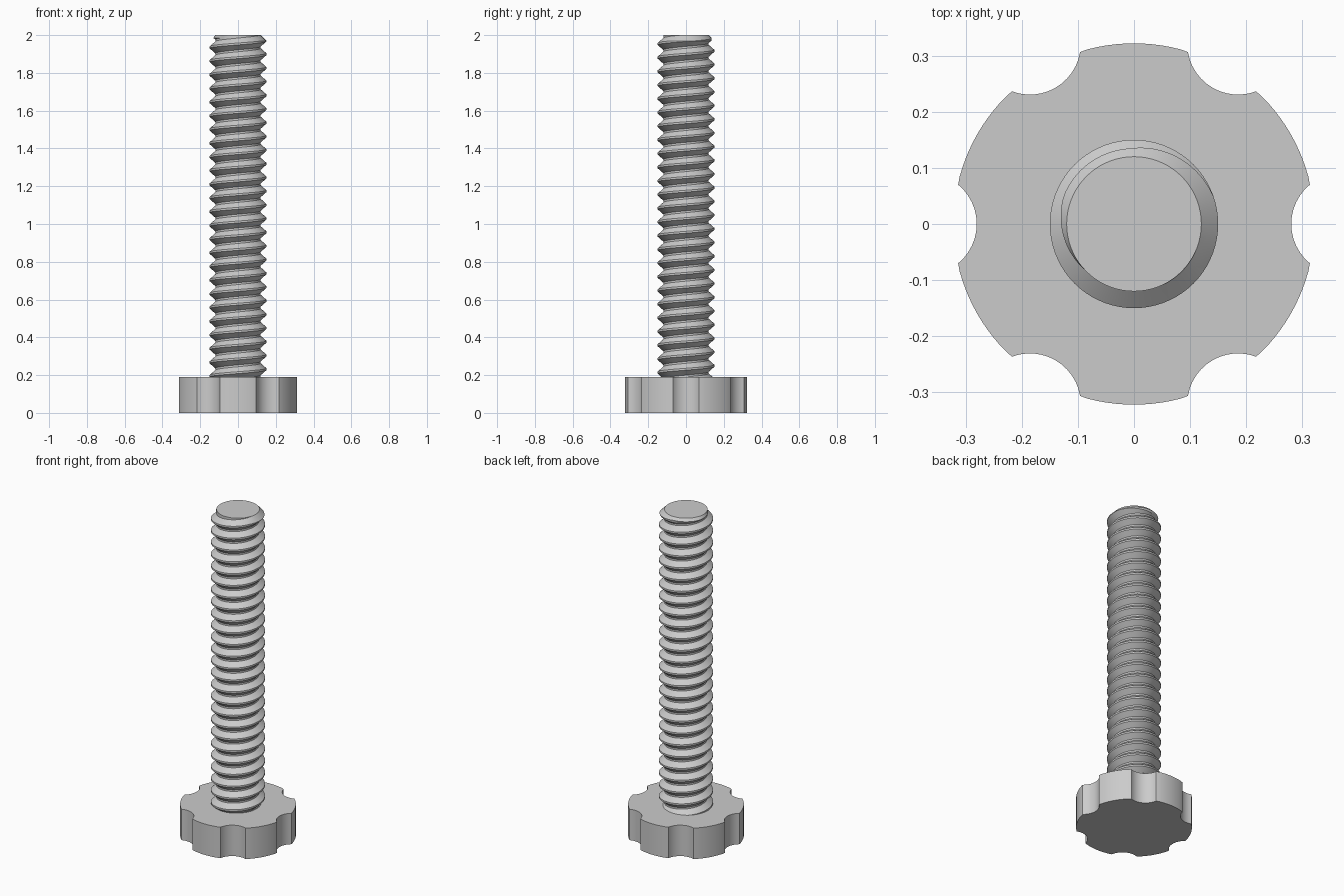
import bpy, bmesh
from math import sin, cos, pi, radians, atan2, hypot
from mathutils import Vector

old = bpy.data.objects.get("Cube")
if old:
    bpy.data.objects.remove(old)

steel = bpy.data.materials.new("plain_grey")
steel.use_nodes = True
GREY = (0.6, 0.6, 0.6, 1)
steel.diffuse_color = GREY
steel.node_tree.nodes["Principled BSDF"].inputs["Base Color"].default_value = GREY

HEAD_TOP, TOP = 0.19, 2.0
ROOT, CREST, PITCH = 0.12, 0.15, 0.0725


def finish(name, bm):
    bmesh.ops.recalc_face_normals(bm, faces=bm.faces)
    mesh = bpy.data.meshes.new(name)
    bm.to_mesh(mesh)
    bm.free()
    mesh.materials.append(steel)
    ob = bpy.data.objects.new(name, mesh)
    bpy.context.collection.objects.link(ob)
    bpy.ops.object.select_all(action='DESELECT')
    bpy.context.view_layer.objects.active = ob
    ob.select_set(True)
    bpy.ops.object.shade_smooth_by_angle(angle=radians(30))
    return ob


# Knob head: a disc with six round finger notches
def head_outline(radius=0.322, notch_r=0.0907, notch_at=0.371, half=radians(12.35)):
    pts = []
    corner = Vector((radius * cos(half), radius * sin(half)))
    sweep = atan2(corner.y, notch_at - corner.x)
    for i in range(6):
        mid = i * pi / 3
        for k in range(13):
            a = pi + sweep * (1 - k / 6)
            x, y = notch_at + notch_r * cos(a), -notch_r * sin(a)
            pts.append((x * cos(mid) + y * sin(mid), x * sin(mid) - y * cos(mid)))
        for k in range(1, 12):
            a = mid + half + (pi / 3 - 2 * half) * k / 12
            pts.append((radius * cos(a), radius * sin(a)))
    return sorted(pts, key=lambda p: atan2(p[1], p[0]))


bm = bmesh.new()
base = bm.faces.new([bm.verts.new((x, y, 0)) for x, y in head_outline()])
side = bmesh.ops.extrude_face_region(bm, geom=[base], use_keep_orig=True)
bmesh.ops.translate(bm, vec=(0, 0, HEAD_TOP),
                    verts=[v for v in side["geom"] if isinstance(v, bmesh.types.BMVert)])
finish("knob_head", bm)

# Threaded shaft: a right-handed helical sweep of a trapezoid profile
STEPS = 72
profile = [(0, ROOT), (0.14, ROOT), (0.5, CREST), (0.64, CREST)]
P = len(profile)
turns = int((TOP - HEAD_TOP) / PITCH) + 4
bm = bmesh.new()
columns = []
for i in range(STEPS):
    a = 2 * pi * i / STEPS
    col = []
    for t in range(turns):
        for f, r in profile:
            z = HEAD_TOP - 2 * PITCH + PITCH * (t + f + i / STEPS)
            col.append(bm.verts.new((r * cos(a), r * sin(a), z)))
    columns.append(col)
for i in range(STEPS):
    shift = P if i == STEPS - 1 else 0
    left, right = columns[i], columns[(i + 1) % STEPS]
    for k in range(len(left) - 1 - shift):
        bm.faces.new((left[k], right[k + shift], right[k + shift + 1], left[k + 1]))


def cut(z, up=1, clear=False):
    bmesh.ops.bisect_plane(bm, geom=bm.verts[:] + bm.edges[:] + bm.faces[:], dist=1e-6,
                           plane_co=(0, 0, z), plane_no=(0, 0, up), clear_outer=clear)


# Trim both ends, then chamfer the tip
cut(HEAD_TOP - 0.01, -1, True)
cut(TOP, 1, True)
cut(TOP - 0.015)
cut(TOP - 0.03)
for v in bm.verts:
    r = hypot(v.co.x, v.co.y)
    limit = ROOT + (TOP - v.co.z)
    if r > limit:
        v.co.x *= limit / r
        v.co.y *= limit / r
bmesh.ops.remove_doubles(bm, verts=bm.verts, dist=1e-5)
bmesh.ops.holes_fill(bm, edges=[e for e in bm.edges if e.is_boundary], sides=0)
finish("threaded_shaft", bm)
